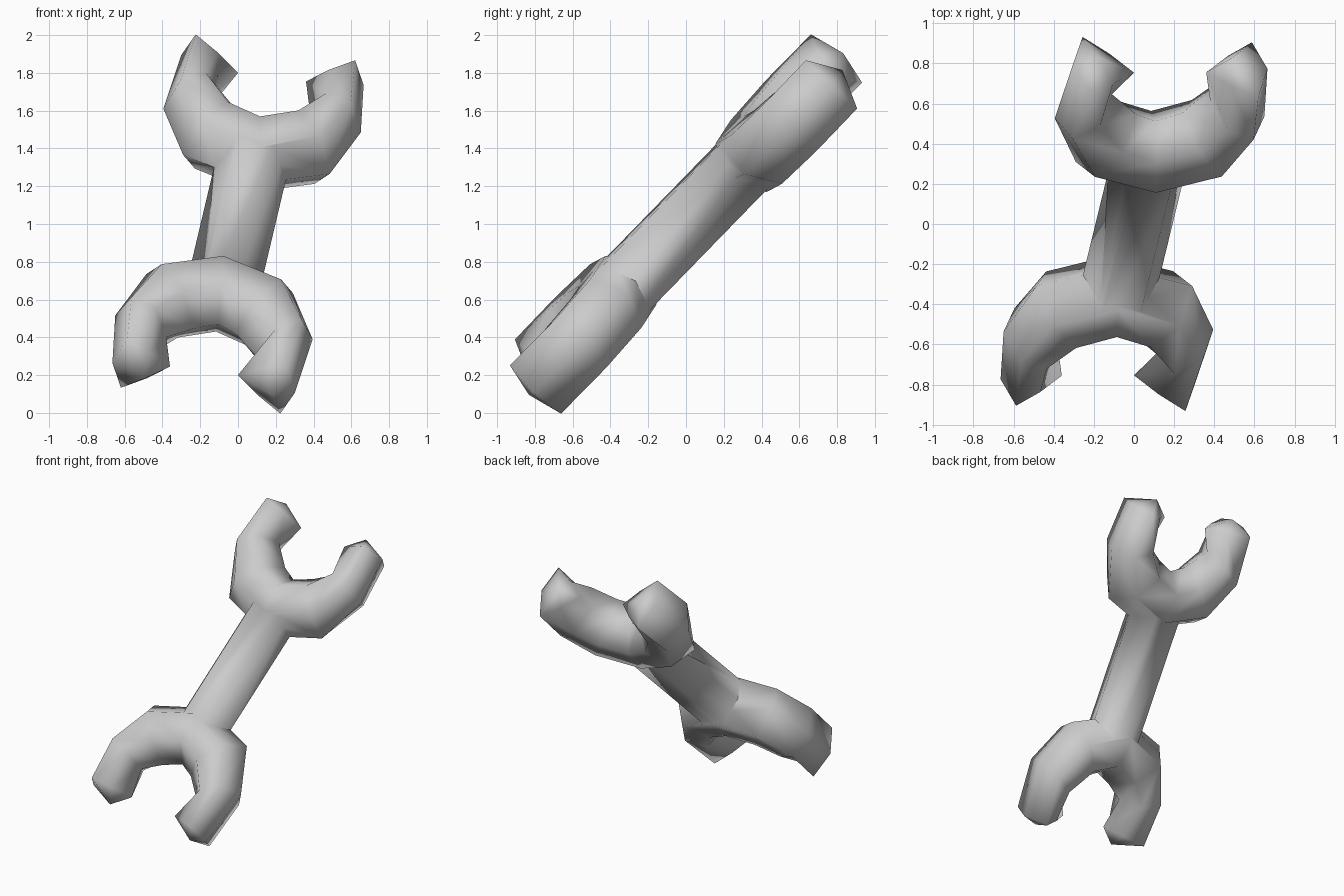
import bpy, bmesh, math
from mathutils import Vector

cube = bpy.data.objects.get("Cube")
if cube:
    bpy.data.objects.remove(cube, do_unlink=True)

# The tool lies in a leaning plane, addressed by x and height above its middle
NORMAL = Vector((0.12, -1, 0.943)).normalized()
CENTRE = Vector((0, 0, 1))

steel = bpy.data.materials.new("grey_steel")
steel.use_nodes = True
steel.diffuse_color = (0.6, 0.6, 0.6, 1)
steel.node_tree.nodes["Principled BSDF"].inputs["Base Color"].default_value = (0.6, 0.6, 0.6, 1)


def on_plane(x, h):
    return Vector((x, 0.943 * h + 0.1215 * x, h))


def loft(name, edges, apexes, sections, half_depth, side=1):
    """Loft six-sided rings between outer and inner edge points and close both
    ends to an apex; side=-1 turns the part through the middle.
    A section gives the shoulders as (place from outer to inner, depth)."""
    bm = bmesh.new()
    rings = []
    for (outer, inner), shoulders in zip(edges, sections):
        o, i = on_plane(*outer), on_plane(*inner)
        loop = [(0, 0), *shoulders, (1, 0)] + [(f, -d) for f, d in reversed(shoulders)]
        rings.append([bm.verts.new(CENTRE + side * (o.lerp(i, f) + NORMAL * d * half_depth))
                      for f, d in loop])
    for k in range(6):
        n = (k + 1) % 6
        for r, s in zip(rings, rings[1:]):
            bm.faces.new((r[k], r[n], s[n], s[k]))
    for ring, apex in zip((rings[0], rings[-1]), apexes):
        tip = bm.verts.new(CENTRE + side * on_plane(*apex))
        for k in range(6):
            bm.faces.new((ring[k], ring[(k + 1) % 6], tip))
    bmesh.ops.recalc_face_normals(bm, faces=bm.faces)
    mesh = bpy.data.meshes.new(name)
    bm.to_mesh(mesh)
    bm.free()
    mesh.materials.append(steel)
    ob = bpy.data.objects.new(name, mesh)
    bpy.context.collection.objects.link(ob)
    return ob


# Handle
ends = [(-0.09, -0.38), (0.09, 0.38)]
handle_edges = [((x - 0.193, h + 0.022), (x + 0.193, h - 0.022)) for x, h in ends]
wrench = loft("wrench", handle_edges, ends, [[(0.25, 1), (0.75, 1)]] * 2, 0.172)

# Forked jaws: outer and inner edge of the bent arm, with pointed ends
jaw_edges = [((-0.30, 0.895), (0.0, 0.80)),
             ((-0.395, 0.61), (-0.11, 0.70)),
             ((-0.29, 0.365), (0.01, 0.58)),
             ((0.09, 0.215), (0.105, 0.53)),
             ((0.485, 0.265), (0.24, 0.555)),
             ((0.65, 0.485), (0.38, 0.60)),
             ((0.665, 0.735), (0.36, 0.755))]
tip, arm = [(0.2, 1), (0.62, 0.55)], [(0.26, 1), (0.74, 0.95)]
sections = [tip] + [arm] * 5 + [tip]
jaw_tips = [(-0.18, 0.905), (0.49, 0.815)]
jaws = [loft("upper_jaw", jaw_edges, jaw_tips, sections, 0.187),
        loft("lower_jaw", jaw_edges, jaw_tips, sections, 0.187, -1)]

# Merge the jaws with the handle into one skin
bpy.ops.object.select_all(action='DESELECT')
bpy.context.view_layer.objects.active = wrench
wrench.select_set(True)
for jaw in jaws:
    mod = wrench.modifiers.new("merge", 'BOOLEAN')
    mod.operation = 'UNION'
    mod.solver = 'EXACT'
    mod.object = jaw
    bpy.ops.object.modifier_apply(modifier=mod.name)
    bpy.data.objects.remove(jaw, do_unlink=True)

bpy.ops.object.shade_smooth_by_angle(angle=math.radians(85))
